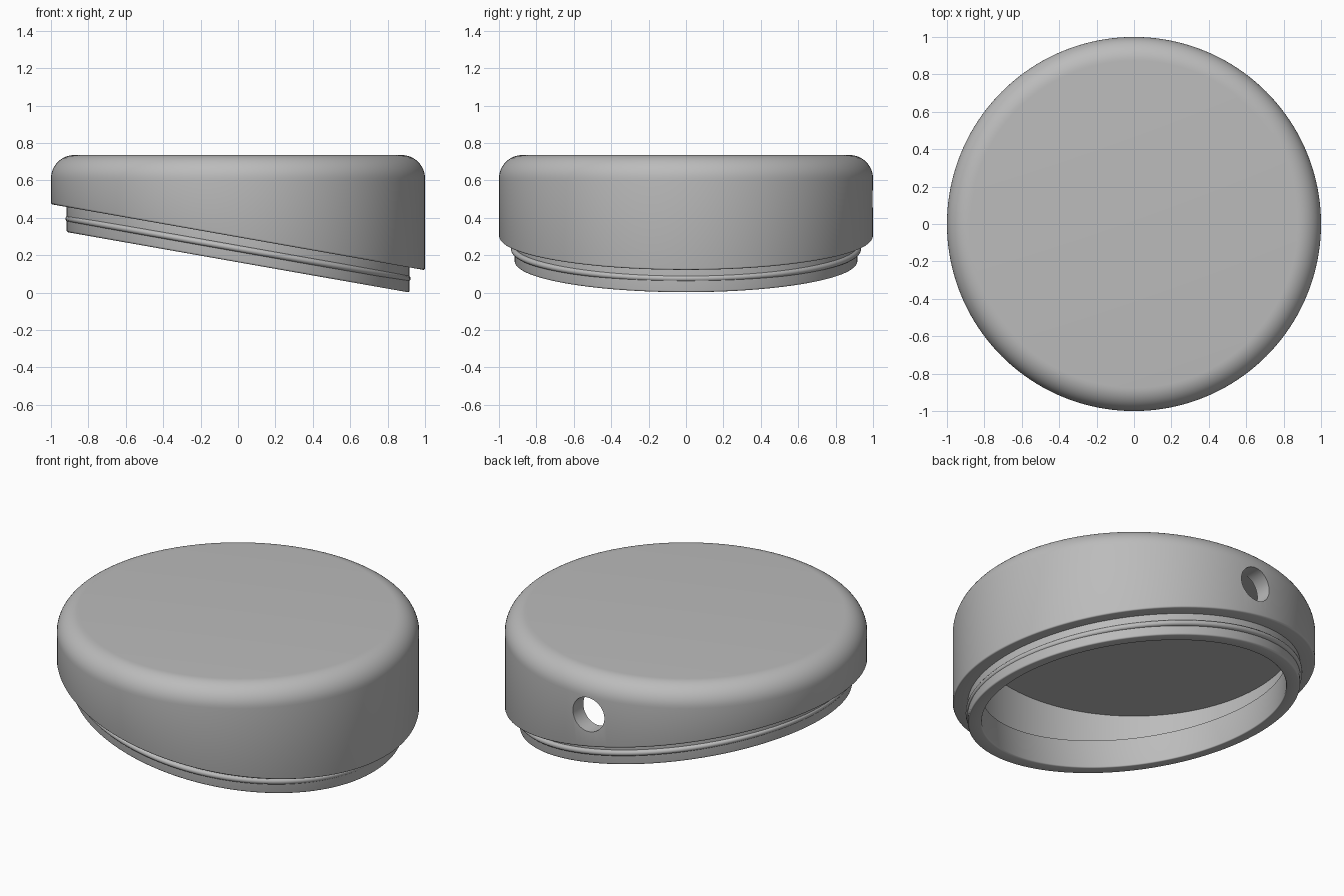
import bpy, bmesh, math

SEGS = 160
SLOPE = math.tan(math.radians(10))
TILT = math.radians(10)

cube = bpy.data.objects.get("Cube")
if cube:
    bpy.data.objects.remove(cube, do_unlink=True)

grey = bpy.data.materials.new("plain grey")
grey.use_nodes = True
grey.diffuse_color = (0.5, 0.5, 0.5, 1)
grey.node_tree.nodes["Principled BSDF"].inputs["Base Color"].default_value = (0.5, 0.5, 0.5, 1)


def smooth(obj):
    bpy.ops.object.select_all(action="DESELECT")
    obj.select_set(True)
    bpy.context.view_layer.objects.active = obj
    bpy.ops.object.shade_smooth_by_angle(angle=math.radians(35))


def arc(r, z, radius, start, end, steps, slope=0):
    """Rounded corner as (radius, height, slope) profile points."""
    out = []
    for i in range(steps + 1):
        a = math.radians(start + (end - start) * i / steps)
        out.append((r + radius * math.cos(a), z + radius * math.sin(a), slope))
    return out


def lathe(name, profile):
    """Revolve a profile; sloped points drop towards +x."""
    bm = bmesh.new()
    rings = []
    for r, z, s in profile:
        if r == 0:
            rings.append([bm.verts.new((0, 0, z))] * SEGS)
            continue
        ring = []
        for i in range(SEGS):
            a = math.tau * i / SEGS
            x = r * math.cos(a)
            ring.append(bm.verts.new((x, r * math.sin(a), z - s * x)))
        rings.append(ring)
    for a, b in zip(rings, rings[1:]):
        for i in range(SEGS):
            j = (i + 1) % SEGS
            corners = list(dict.fromkeys((a[i], a[j], b[j], b[i])))
            bm.faces.new(corners)
    bmesh.ops.recalc_face_normals(bm, faces=bm.faces)
    mesh = bpy.data.meshes.new(name)
    bm.to_mesh(mesh)
    bm.free()
    obj = bpy.data.objects.new(name, mesh)
    bpy.context.collection.objects.link(obj)
    mesh.materials.append(grey)
    return obj


# Hollow cap with rounded rim, slanted underside and stepped insert lip
profile = [(0, 0.735, 0)]
profile += arc(0.875, 0.61, 0.125, 90, 0, 12)
profile += arc(0.99, 0.306, 0.01, 0, -90, 3, SLOPE)
profile += [(0.917, 0.296, SLOPE)]
profile += arc(0.907, 0.172, 0.01, 0, -90, 3, SLOPE)
profile += arc(0.848, 0.17, 0.008, -90, -180, 3, SLOPE)
profile += [(0.84, 0.335, SLOPE), (0.9, 0.335, SLOPE), (0.9, 0.605, 0), (0, 0.605, 0)]
cap = lathe("cap_shell", profile)

# Round hole through the back wall
bpy.ops.mesh.primitive_cylinder_add(vertices=64, radius=0.103, depth=0.5,
                                    location=(-0.04, 1, 0.5), rotation=(math.pi / 2, 0, 0))
cutter = bpy.context.object
cutter.name = "hole_cutter"
cut = cap.modifiers.new("back hole", "BOOLEAN")
cut.object = cutter
cut.operation = "DIFFERENCE"
cut.solver = "EXACT"
bpy.context.view_layer.objects.active = cap
bpy.ops.object.modifier_apply(modifier=cut.name)
bpy.data.objects.remove(cutter, do_unlink=True)
smooth(cap)

# Slanted snap bead around the insert lip
bpy.ops.mesh.primitive_torus_add(major_segments=SEGS, minor_segments=12, major_radius=0.92,
                                 minor_radius=0.017, location=(0, 0, 0.235),
                                 rotation=(0, TILT, 0))
bead = bpy.context.object
bead.name = "snap_bead"
bead.data.materials.append(grey)
smooth(bead)
